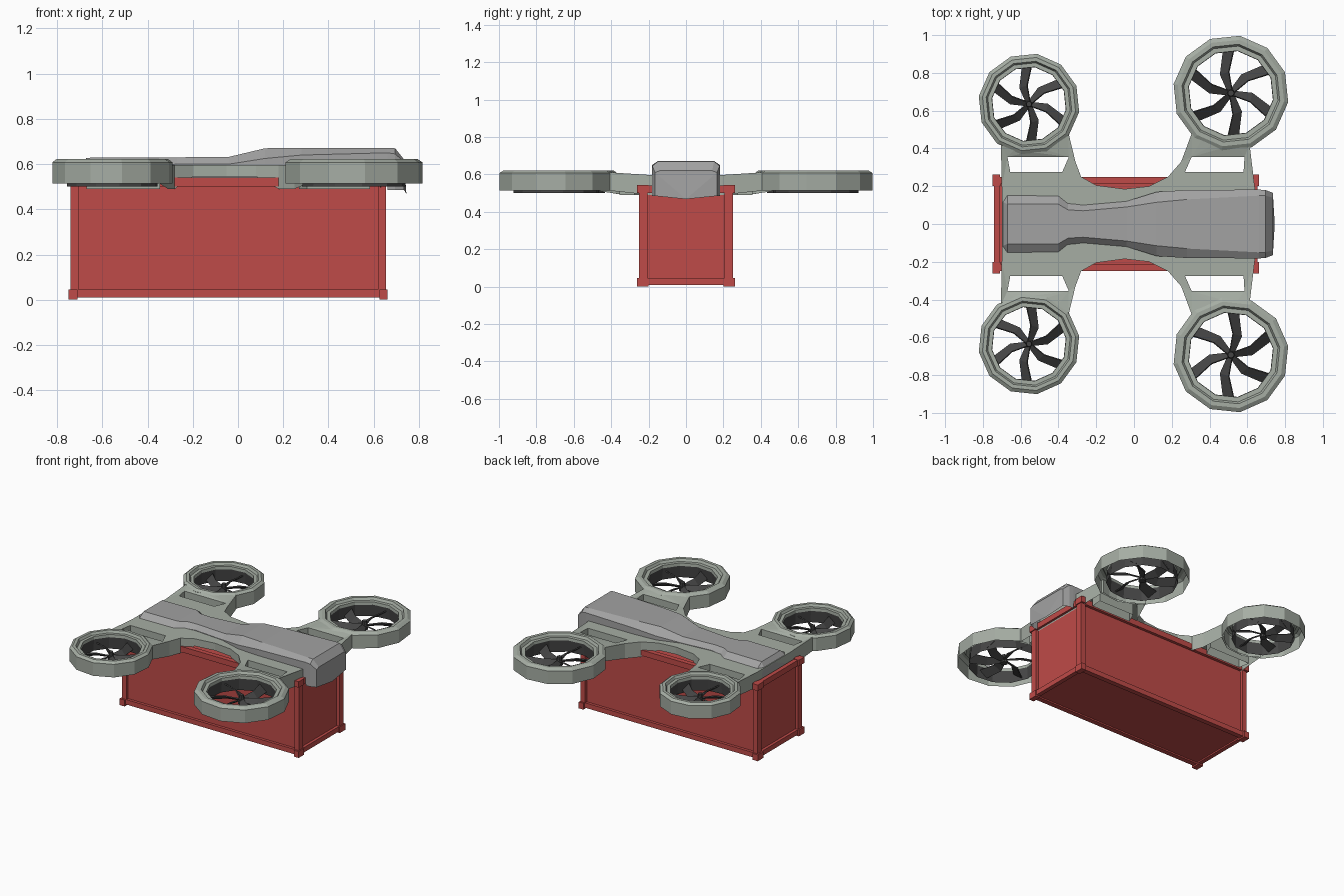
import bpy, bmesh
from math import sin, cos, pi, radians
from mathutils import Vector, Matrix

if "Cube" in bpy.data.objects:
    bpy.data.objects.remove(bpy.data.objects["Cube"])


def material(name, rgb):
    m = bpy.data.materials.new(name)
    m.diffuse_color = (*rgb, 1)
    m.use_nodes = True
    m.node_tree.nodes["Principled BSDF"].inputs["Base Color"].default_value = m.diffuse_color
    return m


RED = material("red_paint", (0.52, 0.07, 0.065))
FRAME = material("green_grey", (0.38, 0.42, 0.37))
GREY = material("mid_grey", (0.36, 0.36, 0.36))
DARK = material("dark_grey", (0.06, 0.06, 0.06))


def finish(bm, name, mat, mirror=False):
    me = bpy.data.meshes.new(name)
    bm.to_mesh(me)
    bm.free()
    me.materials.append(mat)
    ob = bpy.data.objects.new(name, me)
    bpy.context.collection.objects.link(ob)
    if mirror:
        m = ob.modifiers.new("mirror", 'MIRROR')
        m.use_axis = (False, True, False)
        m.use_clip = True
    return ob


def box(bm, x0, x1, y0, y1, z0, z1):
    c = Matrix.Translation(((x0 + x1) / 2, (y0 + y1) / 2, (z0 + z1) / 2))
    bmesh.ops.create_cube(bm, size=1, matrix=c @ Matrix.Diagonal((x1 - x0, y1 - y0, z1 - z0, 1)))


def bridge(bm, a, b):
    n = len(a)
    for i in range(n):
        j = (i + 1) % n
        bm.faces.new((a[i], a[j], b[j], b[i]))


# Cargo container: inset panels, posts, rails and corner blocks
X0, X1, Y, ZT = -0.74, 0.655, 0.25, 0.54
bm = bmesh.new()
box(bm, X0 + 0.02, X1 - 0.02, -Y + 0.02, Y - 0.02, 0.02, ZT - 0.02)
finish(bm, "container_panels", RED)

bm = bmesh.new()
for s in (-1, 1):
    ya, yb = sorted((s * Y, s * (Y - 0.035)))
    for z0, z1 in ((0.01, 0.045), (ZT - 0.04, ZT)):
        box(bm, X0 + 0.03, X1 - 0.03, ya, yb, z0, z1)
    for xa, xb in ((X0, X0 + 0.035), (X1 - 0.035, X1)):
        py = sorted((s * Y, s * (Y - 0.045)))
        box(bm, xa, xb, *py, 0.01, ZT)
for xa, xb in ((X0, X0 + 0.03), (X1 - 0.03, X1)):
    for z0, z1 in ((0.01, 0.045), (ZT - 0.04, ZT)):
        box(bm, xa, xb, -Y + 0.04, Y - 0.04, z0, z1)
finish(bm, "container_frame", RED)

bm = bmesh.new()
for s in (-1, 1):
    py = sorted((s * (Y + 0.013), s * (Y - 0.05)))
    for xa, xb in ((X0 - 0.01, X0 + 0.03), (X1 - 0.03, X1 + 0.007)):
        box(bm, xa, xb, *py, 0, 0.045)
        box(bm, xa, xb, *py, ZT - 0.04, ZT + 0.003)
finish(bm, "container_corner_blocks", RED)


# Ducted rotors: twelve-sided ring, dark liner, hub and six kinked blades
def rotor(name, cx, cy, R):
    k = R / 0.307

    def loop(bm, r, z, n=12):
        return [bm.verts.new((cx + r * cos(radians(21) + 2 * pi * i / n),
                              cy + r * sin(radians(21) + 2 * pi * i / n), z)) for i in range(n)]

    bm = bmesh.new()
    prof = [(R, 0.515), (R, 0.608), (R - 0.022 * k, 0.622), (R - 0.045 * k, 0.622),
            (R - 0.055 * k, 0.605), (R - 0.08 * k, 0.605), (R - 0.082 * k, 0.585)]
    loops = [loop(bm, r, z) for r, z in prof]
    for a, b in zip(loops, loops[1:]):
        bridge(bm, a, b)
    finish(bm, name + "_ring", FRAME, True)

    bm = bmesh.new()
    bridge(bm, loop(bm, 0.226 * k, 0.59), loop(bm, 0.232 * k, 0.502))
    finish(bm, name + "_liner", DARK, True)

    bm = bmesh.new()
    for i in range(6):
        rows = []
        for r, da, h in ((0.012, 0.35, 0.012), (0.11, 0.27, 0.024), (0.226, 0.02, 0.028)):
            a = radians(92 + 60 * i) + da
            t = Vector((-sin(a), cos(a), -0.75)) * h * k
            c = Vector((cx + r * k * cos(a), cy + r * k * sin(a), 0.54))
            rows.append((bm.verts.new(c - t), bm.verts.new(c + t)))
        for a, b in zip(rows, rows[1:]):
            bm.faces.new((a[0], b[0], b[1], a[1]))
    ob = finish(bm, name + "_blades", DARK, True)
    s = ob.modifiers.new("thickness", 'SOLIDIFY')
    s.thickness, s.offset = 0.008, 0

    bm = bmesh.new()
    bmesh.ops.create_cone(bm, cap_ends=True, segments=10, radius1=0.024 * k, radius2=0.016 * k,
                          depth=0.06, matrix=Matrix.Translation((cx, cy, 0.545)))
    finish(bm, name + "_hub", DARK, True)


BIG, SMALL = (0.513, 0.693, 0.307), (-0.556, 0.635, 0.269)
rotor("head_rotor", *BIG)
rotor("tail_rotor", *SMALL)


# Arm frame: half outline with slots, filled on top, walled down, open underneath
def arc(c, a0, a1, n=5):
    r = c[2] * 0.94
    return [(c[0] + r * cos(radians(a0 + (a1 - a0) * i / n)),
             c[1] + r * sin(radians(a0 + (a1 - a0) * i / n))) for i in range(n + 1)]


outline = ([(0.64, 0), (0.64, 0.19)] + arc(BIG, 290, 225) +
           [(0.25, 0.33), (0.18, 0.25), (0.08, 0.2), (-0.05, 0.185), (-0.2, 0.205), (-0.28, 0.25),
            (-0.31, 0.33)] + arc(SMALL, 325, 234) + [(-0.70, 0.19), (-0.70, 0)])
slots = [[(0.27, 0.275), (0.58, 0.275), (0.585, 0.355), (0.305, 0.355)],
         [(-0.655, 0.275), (-0.38, 0.275), (-0.345, 0.355), (-0.67, 0.355)]]
bm = bmesh.new()
edges = []
for pts in [outline] + slots:
    vs = [bm.verts.new((x, y, 0.612 if y > 0.37 else 0.597)) for x, y in pts]
    edges += [bm.edges.new((vs[i - 1], vs[i])) for i in range(len(vs))]
bmesh.ops.triangle_fill(bm, edges=edges, use_beauty=True, normal=(0, 0, 1))
rim = [e for e in bm.edges if e.is_boundary and any(v.co.y > 1e-4 for v in e.verts)]
new = bmesh.ops.extrude_edge_only(bm, edges=rim)["geom"]
for v in new:
    if isinstance(v, bmesh.types.BMVert):
        mid = -0.25 < v.co.x < 0.15 and v.co.y < 0.23
        v.co.z = 0.545 if mid else (0.515 if v.co.y > 0.37 else 0.49)
bmesh.ops.recalc_face_normals(bm, faces=bm.faces)
top = max(bm.faces, key=lambda f: abs(f.normal.z) * f.calc_area())
if top.normal.z < 0:
    bmesh.ops.reverse_faces(bm, faces=bm.faces)
finish(bm, "arm_frame", FRAME, True)

# Central body: sections along x as (x, half width, top half width, low z, shoulder z, top z)
sections = [(-0.70, 0.145, 0.12, 0.54, 0.57, 0.59), (-0.67, 0.155, 0.105, 0.54, 0.595, 0.628),
            (-0.40, 0.15, 0.105, 0.54, 0.595, 0.63), (-0.35, 0.11, 0.075, 0.54, 0.595, 0.63),
            (-0.27, 0.10, 0.07, 0.54, 0.60, 0.63), (-0.04, 0.12, 0.09, 0.54, 0.60, 0.632),
            (0.12, 0.17, 0.115, 0.54, 0.625, 0.67), (0.28, 0.18, 0.13, 0.54, 0.64, 0.672),
            (0.66, 0.182, 0.15, 0.54, 0.65, 0.672), (0.662, 0.182, 0.15, 0.485, 0.65, 0.672),
            (0.695, 0.18, 0.15, 0.485, 0.645, 0.67), (0.735, 0.165, 0.14, 0.485, 0.61, 0.62)]
bm = bmesh.new()
rows = []
for x, w, t, zb, zs, zt in sections:
    half = [(w, zb), (w, zs), (t, zt)]
    pts = half + [(-y, z) for y, z in reversed(half)]
    rows.append([bm.verts.new((x, y, z)) for y, z in pts])
for a, b in zip(rows, rows[1:]):
    for i in range(5):
        bm.faces.new((a[i], b[i], b[i + 1], a[i + 1]))
bm.faces.new(rows[0])
# nose face with a dipped, slightly forward chin
chin = bm.verts.new((0.745, 0, 0.468))
bm.faces.new([rows[-1][i] for i in (4, 3, 2, 1)])
for loop in ((0, chin, 1), (5, 4, chin), (1, chin, 4)):
    bm.faces.new([v if v is chin else rows[-1][v] for v in loop])
bmesh.ops.recalc_face_normals(bm, faces=bm.faces)
if max(bm.faces, key=lambda f: abs(f.normal.z) * f.calc_area()).normal.z < 0:
    bmesh.ops.reverse_faces(bm, faces=bm.faces)
finish(bm, "body_shell", GREY)
